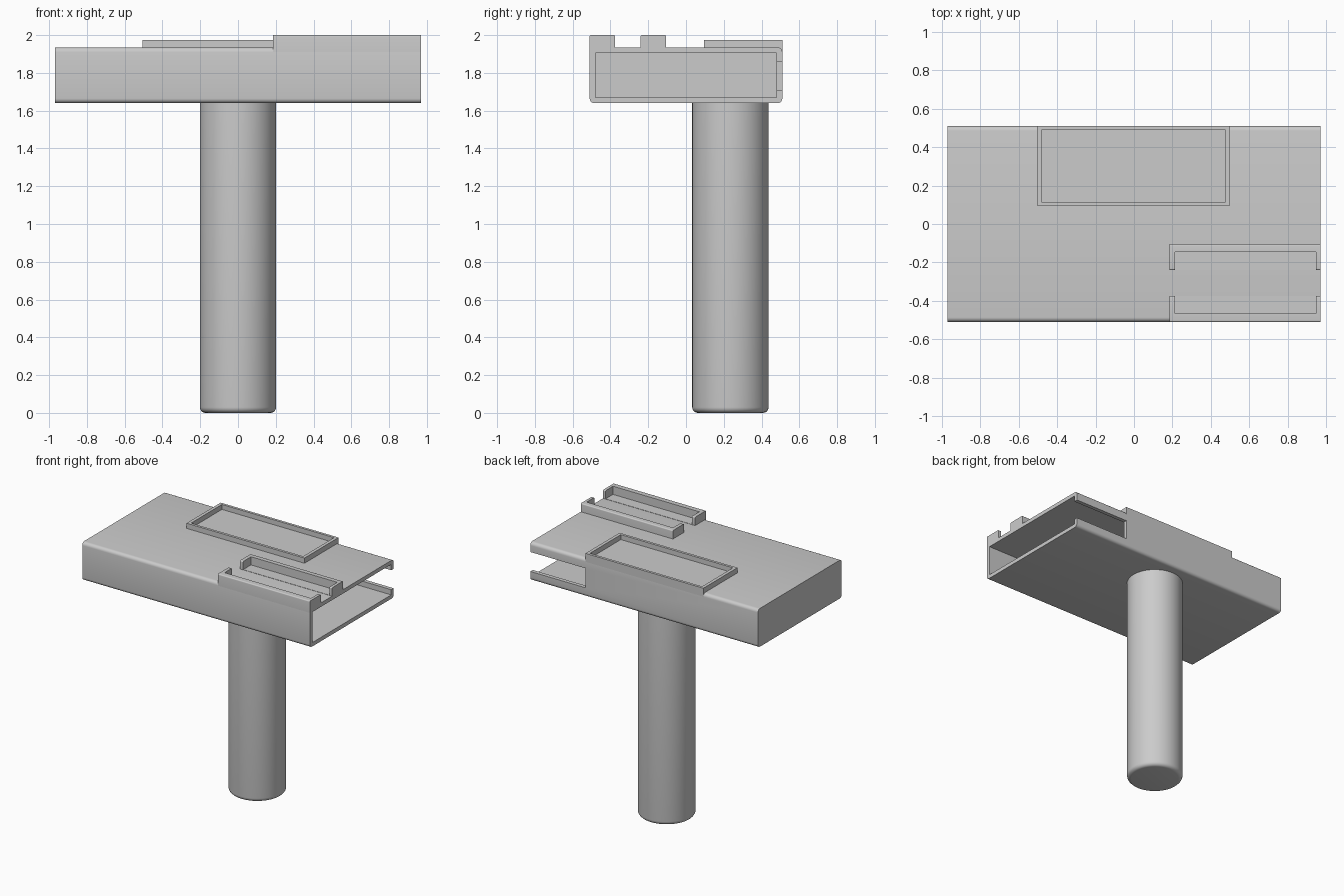
import bpy
import bmesh
import math

cube = bpy.data.objects.get("Cube")
if cube:
    bpy.data.objects.remove(cube, do_unlink=True)

grey = bpy.data.materials.new("plain grey")
grey.use_nodes = True
grey.diffuse_color = (0.6, 0.6, 0.6, 1)
grey.node_tree.nodes["Principled BSDF"].inputs["Base Color"].default_value = (0.6, 0.6, 0.6, 1)


def finish(name, bm):
    mesh = bpy.data.meshes.new(name)
    bm.to_mesh(mesh)
    bm.free()
    mesh.materials.append(grey)
    obj = bpy.data.objects.new(name, mesh)
    bpy.context.collection.objects.link(obj)
    return obj


def activate(obj):
    bpy.ops.object.select_all(action='DESELECT')
    obj.select_set(True)
    bpy.context.view_layer.objects.active = obj


def box(name, xs, ys, zs, bevel=0, pick=None):
    """Box from ranges; edges chosen by pick(edge) get rounded."""
    bm = bmesh.new()
    bmesh.ops.create_cube(bm, size=1)
    for v in bm.verts:
        for i, (lo, hi) in enumerate((xs, ys, zs)):
            v.co[i] = hi if v.co[i] > 0 else lo
    if bevel:
        edges = [e for e in bm.edges if pick(e)]
        bmesh.ops.bevel(bm, geom=edges, offset=bevel, segments=5, profile=0.5, affect='EDGES')
    return finish(name, bm)


def cut(obj, cutter):
    mod = obj.modifiers.new("cut", 'BOOLEAN')
    mod.operation = 'DIFFERENCE'
    mod.solver = 'EXACT'
    mod.object = cutter
    activate(obj)
    bpy.ops.object.modifier_apply(modifier=mod.name)
    bpy.data.objects.remove(cutter, do_unlink=True)


def smooth(obj):
    activate(obj)
    bpy.ops.object.shade_smooth_by_angle(angle=math.radians(35))


def along_x(e):
    return abs(e.verts[0].co.x - e.verts[1].co.x) > 0.1


# Hollow housing, open at its left end, with a slot through the back wall
housing = box("housing", (-0.97, 0.97), (-0.51, 0.51), (1.64, 1.935), 0.025, along_x)
cut(housing, box("cavity_cutter", (-0.94, 1.1), (-0.48, 0.48), (1.67, 1.905)))
cut(housing, box("slot_cutter", (0.5, 1.1), (0.4, 0.6), (1.71, 1.86)))
smooth(housing)

# Shallow framed tray on top at the back
tray = box("top_tray", (-0.505, 0.5), (0.095, 0.51), (1.908, 1.975))
cut(tray, box("tray_cutter", (-0.48, 0.475), (0.115, 0.49), (1.937, 2.1)))

# Two facing rails with grooves open towards each other
for name, ys, groove in (("front_rail", (-0.51, -0.375), (-0.465, -0.3)),
                         ("rear_rail", (-0.24, -0.105), (-0.3, -0.145))):
    rail = box(name, (0.185, 0.97), ys, (1.908, 2.0), 0.008,
               lambda e: along_x(e) and e.verts[0].co.z > 1.95)
    cut(rail, box("groove_cutter", (0.212, 0.948), groove, (1.937, 2.1)))
    smooth(rail)

# Round handle with a softened lower rim
bm = bmesh.new()
bmesh.ops.create_cone(bm, cap_ends=True, segments=64, radius1=0.202, radius2=0.202, depth=1.65)
bmesh.ops.translate(bm, verts=bm.verts, vec=(0, 0.235, 0.825))
rim = [e for e in bm.edges if all(v.co.z < 0.1 for v in e.verts)]
bmesh.ops.bevel(bm, geom=rim, offset=0.03, segments=5, profile=0.5, affect='EDGES')
smooth(finish("handle", bm))
